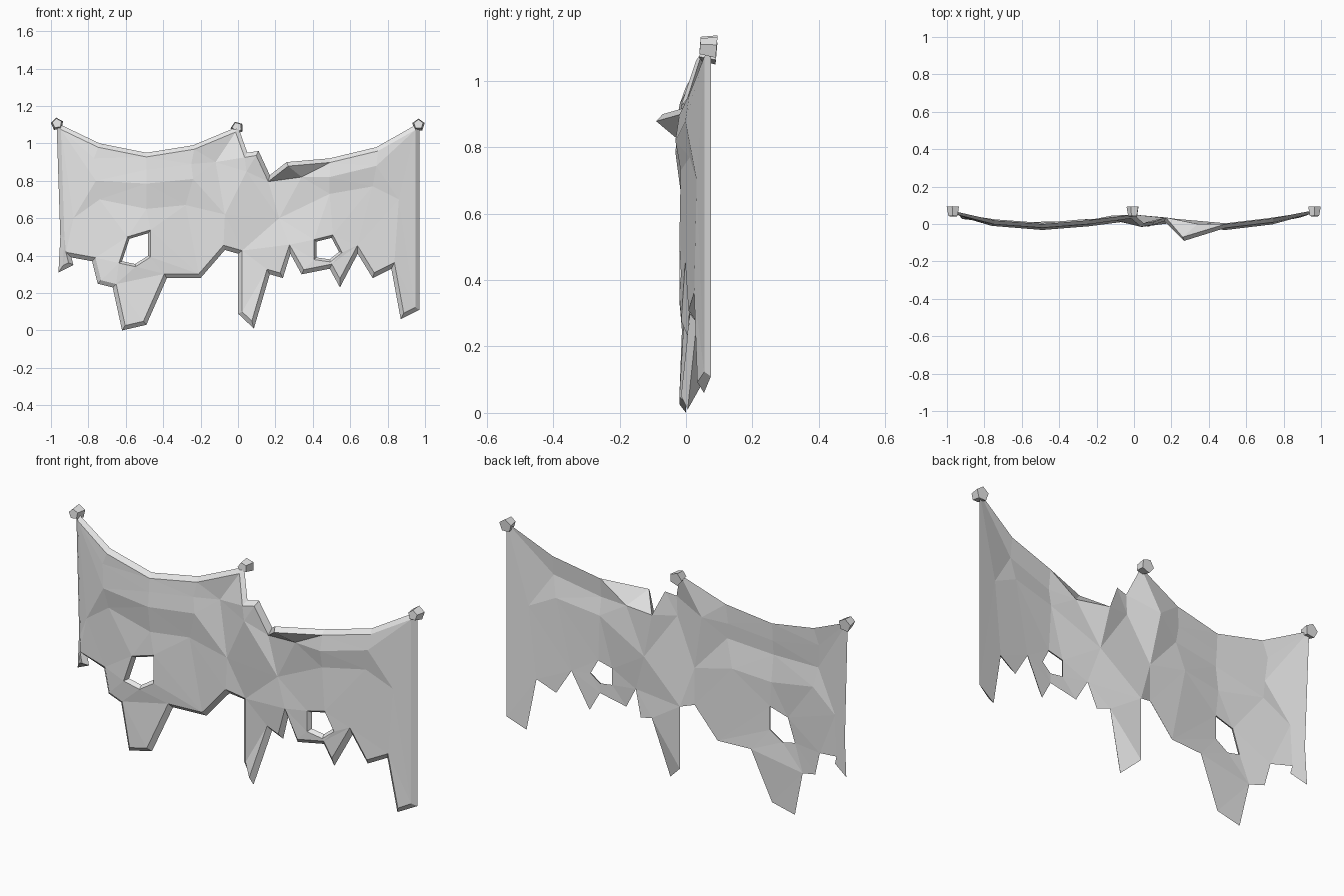
import bpy
import bmesh
from math import radians
from mathutils import Matrix, Vector
from mathutils.geometry import delaunay_2d_cdt

default_cube = bpy.data.objects.get("Cube")
if default_cube:
    bpy.data.objects.remove(default_cube, do_unlink=True)

THICKNESS = 0.02
RIM = 0.022


def make_material(name, colour):
    material = bpy.data.materials.new(name)
    material.use_nodes = True
    material.diffuse_color = colour
    material.node_tree.nodes["Principled BSDF"].inputs["Base Color"].default_value = colour
    return material


def add_object(name, mesh_builder, material):
    mesh = bpy.data.meshes.new(name)
    bmesh.ops.recalc_face_normals(mesh_builder, faces=mesh_builder.faces)
    mesh_builder.to_mesh(mesh)
    mesh_builder.free()
    mesh.materials.append(material)
    result = bpy.data.objects.new(name, mesh)
    bpy.context.collection.objects.link(result)
    return result


grey = make_material("plain grey", (0.8, 0.8, 0.8, 1))

# Cloth outline (x, z): sagging top edge and torn hem, both left to right
top_edge = [(-.97, 1.11), (-.74, 1), (-.49, .95), (-.24, .99), (0, 1.09),
            (.05, .95), (.11, .96), (.17, .83), (.26, .9), (.49, .92),
            (.74, .98), (.97, 1.11)]
torn_hem = [(-.95, .5), (-.96, .31), (-.88, .35), (-.89, .39), (-.78, .37),
            (-.75, .25), (-.67, .23), (-.62, 0), (-.49, .03), (-.38, .28),
            (-.2, .28), (-.07, .43), (0, .41), (0, .09), (.085, .01),
            (.17, .3), (.24, .28), (.28, .41), (.34, .3), (.49, .33),
            (.545, .23), (.64, .41), (.72, .28), (.82, .33), (.87, .06),
            (.97, .11)]
left_hole = [(-.58, .49), (-.48, .52), (-.48, .4), (-.55, .355), (-.62, .37)]
right_hole = [(.42, .475), (.5, .495), (.54, .42), (.49, .38), (.42, .39)]

# Fold points inside the cloth (x, z, push along y)
folds = [(-.77, .92, -.005), (-.49, .86, -.005), (-.25, .89, -.005),
         (-.76, .8, -.012), (-.49, .785, -.012), (-.24, .81, -.012),
         (-.74, .7, .006), (-.49, .65, .006), (-.28, .67, .006),
         (-.12, .9, 0), (-.07, .62, 0), (-.88, .6, 0), (.045, .85, 0),
         (.34, .82, 0), (.49, .82, -.012), (.74, .88, -.012),
         (.49, .73, .004), (.72, .77, .004), (.22, .6, 0), (.86, .7, 0)]

# Depth of the hanging pleats along x
pleats = [(-.97, .07), (-.88, .045), (-.75, .02), (-.62, 0), (-.49, 0),
          (-.38, .015), (-.24, .02), (-.12, .045), (-.07, .03), (0, .05),
          (.045, .005), (.085, .005), (.17, .035), (.24, .025), (.3, 0),
          (.5, 0), (.74, .03), (.85, .05), (.97, .075)]


def pleat_depth(x):
    for (xa, ya), (xb, yb) in zip(pleats, pleats[1:]):
        if x <= xb:
            return ya + (yb - ya) * (x - xa) / (xb - xa)
    return pleats[-1][1]


def neighbours(loop):
    return zip(loop, loop[1:] + loop[:1])


def inside(point, loop):
    hit = False
    for a, b in neighbours(loop):
        if (a[1] > point.y) != (b[1] > point.y):
            if point.x < a[0] + (b[0] - a[0]) * (point.y - a[1]) / (b[1] - a[1]):
                hit = not hit
    return hit


def rim_offsets(loop, width, is_hole):
    """Mitred moves from each border point into the cloth."""
    area = sum(a[0] * b[1] - b[0] * a[1] for a, b in neighbours(loop))
    side = 1 if (area > 0) != is_hole else -1
    moves = []
    for i, point in enumerate(loop):
        here = Vector(point)
        before = (here - Vector(loop[i - 1])).normalized()
        after = (Vector(loop[(i + 1) % len(loop)]) - here).normalized()
        normal_a = Vector((-before.y, before.x)) * side
        normal_b = Vector((-after.y, after.x)) * side
        middle = (normal_a + normal_b).normalized()
        moves.append(middle * width / max(middle.dot(normal_a), 0.45))
    return moves


def build_cloth():
    outline = top_edge + torn_hem[::-1]
    loops = [outline, left_hole, right_hole]
    flat, moves, edges = [], [], []
    for number, loop in enumerate(loops):
        start, count = len(flat), len(loop)
        flat += [Vector(p) for p in loop]
        moves += rim_offsets(loop, RIM if number == 0 else RIM * 0.6, number > 0)
        edges += [(start + i, start + (i + 1) % count) for i in range(count)]
    depth = [pleat_depth(p.x) for p in flat]
    # The torn flap leans forward
    depth[top_edge.index((.26, .9))] = -.07
    for x, z, push in folds:
        flat.append(Vector((x, z)))
        moves.append(Vector((0, 0)))
        depth.append(pleat_depth(x) + push)

    verts, _, faces, sources, _, _ = delaunay_2d_cdt(flat, edges, [], 0, 1e-6)
    bm = bmesh.new()
    back, front = [], []
    for source in sources:
        i = source[0]
        p, q = flat[i], flat[i] + moves[i]
        back.append(bm.verts.new((p.x, depth[i], p.y)))
        front.append(bm.verts.new((q.x, depth[i] - THICKNESS, q.y)))

    # Front and back sheets, skipping the holes and the space outside
    for face in faces:
        centre = sum((verts[i] for i in face), Vector((0, 0))) / len(face)
        if sum(inside(centre, loop) for loop in loops) == 1:
            bm.faces.new([back[i] for i in face])
            bm.faces.new([front[i] for i in reversed(face)])

    # Slanted rim joining both sheets
    place = {source[0]: i for i, source in enumerate(sources)}
    for a, b in edges:
        a, b = place[a], place[b]
        bm.faces.new((back[a], back[b], front[b], front[a]))
    loose = [v for v in bm.verts if not v.link_faces]
    bmesh.ops.delete(bm, geom=loose, context='VERTS')
    return bm


add_object("torn_cloth", build_cloth(), grey)

# Five-sided nail heads holding the cloth, narrower at the front
for name, x, z, turn in (("right_nail", -.967, 1.105, 8),
                         ("middle_nail", -.005, 1.085, 20),
                         ("left_nail", .965, 1.1, 0)):
    bm = bmesh.new()
    bmesh.ops.create_cone(bm, cap_ends=True, segments=5, radius1=.035,
                          radius2=.026, depth=.05)
    placement = (Matrix.Translation((x, .067, z))
                 @ Matrix.Rotation(radians(85), 4, 'X')
                 @ Matrix.Rotation(radians(turn), 4, 'Z'))
    bmesh.ops.transform(bm, matrix=placement, verts=bm.verts)
    add_object(name, bm, grey)
